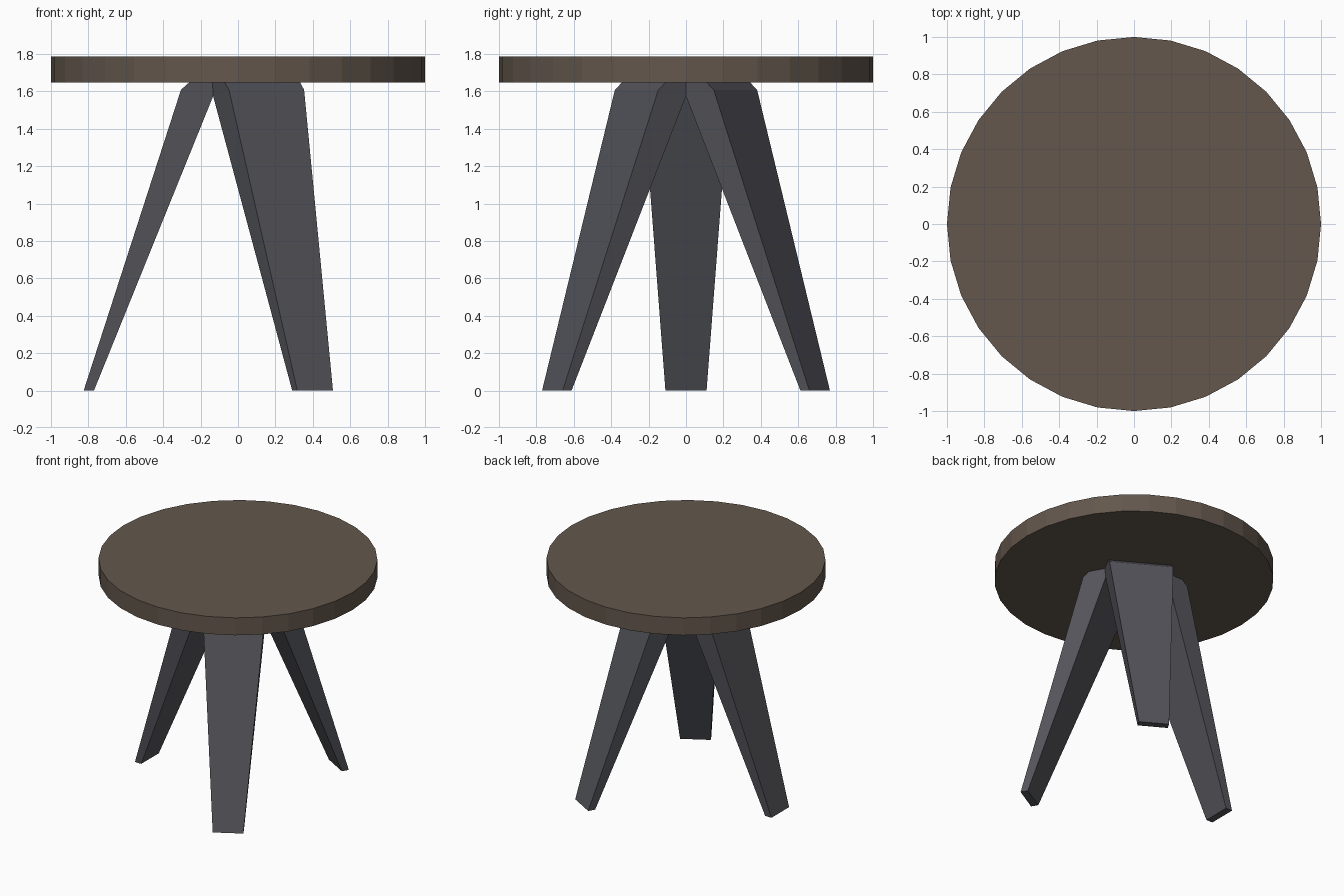
import bpy, bmesh, math
from mathutils import Matrix

if "Cube" in bpy.data.objects:
    bpy.data.objects.remove(bpy.data.objects["Cube"])


def material(name, rgb):
    m = bpy.data.materials.new(name)
    m.diffuse_color = (*rgb, 1.0)
    m.use_nodes = True
    m.node_tree.nodes["Principled BSDF"].inputs["Base Color"].default_value = m.diffuse_color
    return m


wood = material("brown wood", (0.125, 0.095, 0.073))
metal = material("dark grey paint", (0.088, 0.089, 0.104))


def add_object(name, bm, mat):
    bmesh.ops.recalc_face_normals(bm, faces=bm.faces)
    mesh = bpy.data.meshes.new(name)
    bm.to_mesh(mesh)
    bm.free()
    mesh.materials.append(mat)
    obj = bpy.data.objects.new(name, mesh)
    bpy.context.collection.objects.link(obj)
    return obj


# Round table top: 32 flat sides with a corner on the x axis
Z0, Z1 = 1.647, 1.785
bm = bmesh.new()
ring = [bm.verts.new((math.cos(i * math.tau / 32), math.sin(i * math.tau / 32), Z0))
        for i in range(32)]
base = bm.faces.new(ring)
top = bmesh.ops.extrude_face_region(bm, geom=[base])
bmesh.ops.translate(bm, vec=(0, 0, Z1 - Z0),
                    verts=[g for g in top["geom"] if isinstance(g, bmesh.types.BMVert)])
if not any(all(v.co.z < Z0 + 0.01 for v in f.verts) for f in bm.faces):
    bm.faces.new(ring)
add_object("table_top", bm, wood)

# Leg side profile: (radius from centre, height, half width)
PROFILE = [(0.825, 0.0, 0.11), (0.305, 1.608, 0.232), (0.258, 1.65, 0.233),
           (0.102, 1.65, 0.236), (0.77, 0.0, 0.11)]


def leg(name, angle):
    bm = bmesh.new()
    a = [bm.verts.new((r, -w, z)) for r, z, w in PROFILE]
    b = [bm.verts.new((r, w, z)) for r, z, w in PROFILE]
    bm.faces.new(a)
    bm.faces.new(b)
    for i in range(len(a)):
        j = (i + 1) % len(a)
        bm.faces.new((a[i], a[j], b[j], b[i]))
    bm.transform(Matrix.Rotation(math.radians(angle), 4, "Z"))
    add_object(name, bm, metal)


# Three splayed tapering legs
for name, angle in (("front_leg", -60), ("back_leg", 60), ("left_leg", 180)):
    leg(name, angle)
